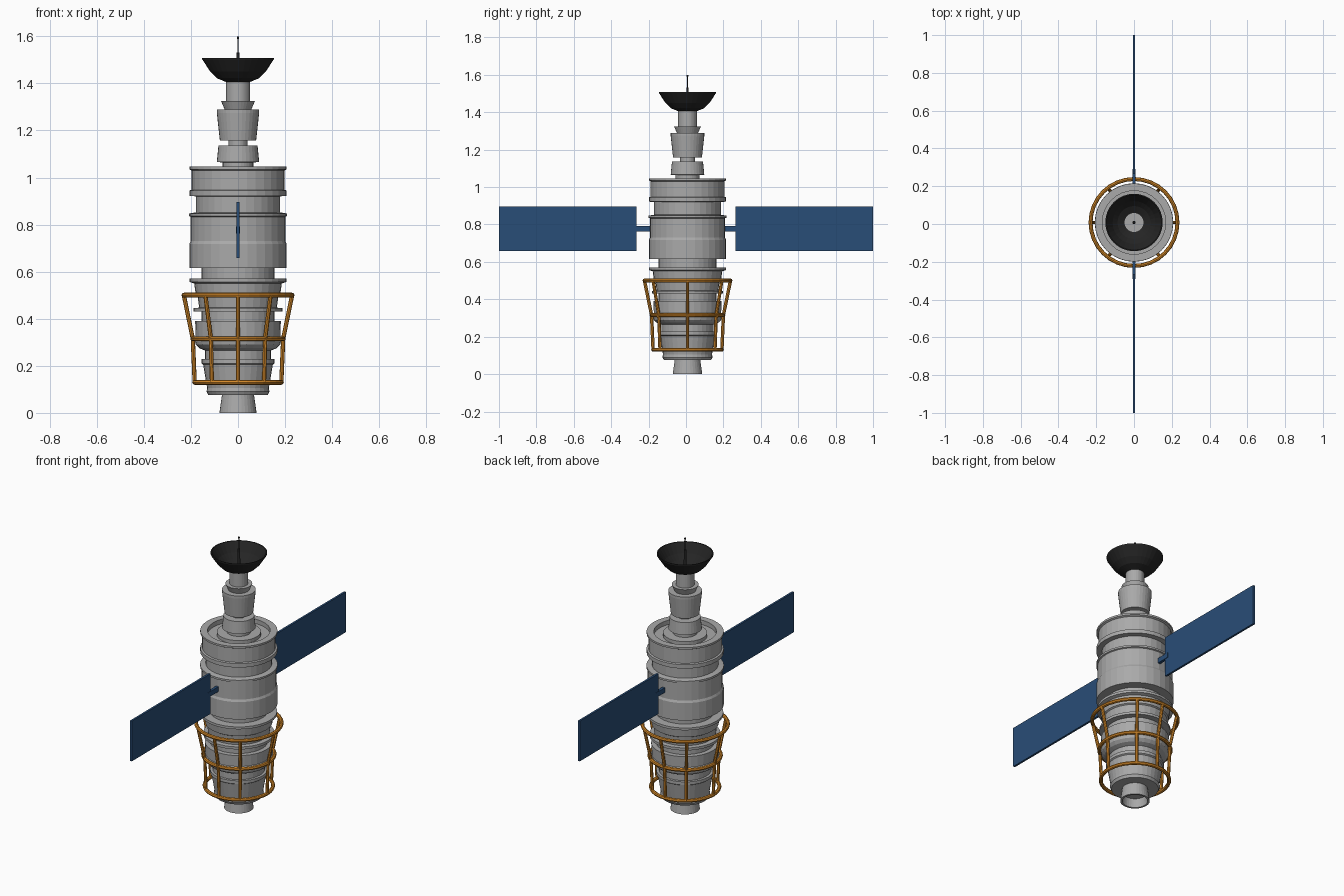
import bpy, bmesh, math
from mathutils import Vector

if "Cube" in bpy.data.objects:
    bpy.data.objects.remove(bpy.data.objects["Cube"])

CY = 0.008      # body axis sits slightly behind centre
SEG = 32


def material(name, rgb):
    m = bpy.data.materials.new(name)
    m.diffuse_color = (*rgb, 1)
    m.use_nodes = True
    m.node_tree.nodes["Principled BSDF"].inputs["Base Color"].default_value = m.diffuse_color
    return m


grey = material("hull grey", (0.40, 0.40, 0.40))
black = material("dish black", (0.018, 0.018, 0.018))
blue = material("panel blue", (0.022, 0.075, 0.185))
orange = material("frame orange", (0.66, 0.25, 0.022))


def finish(bm, name, mat):
    bmesh.ops.recalc_face_normals(bm, faces=bm.faces)
    me = bpy.data.meshes.new(name)
    bm.to_mesh(me)
    bm.free()
    me.materials.append(mat)
    ob = bpy.data.objects.new(name, me)
    bpy.context.collection.objects.link(ob)
    return ob


def lathe(name, profile, mat, seg=SEG, closed=False):
    """Revolve (radius, z) points around the body axis."""
    bm = bmesh.new()
    rings = []
    for r, z in profile:
        if r == 0:
            rings.append([bm.verts.new((0, CY, z))] * seg)
        else:
            rings.append([bm.verts.new((r * math.cos(2 * math.pi * i / seg),
                                        CY + r * math.sin(2 * math.pi * i / seg), z))
                          for i in range(seg)])
    pairs = list(zip(rings, rings[1:]))
    if closed:
        pairs.append((rings[-1], rings[0]))
    for a, b in pairs:
        for i in range(seg):
            j = (i + 1) % seg
            quad = list(dict.fromkeys([a[i], a[j], b[j], b[i]]))
            if len(quad) > 2:
                bm.faces.new(quad)
    return finish(bm, name, mat)


def box(name, lo, hi, mat):
    bm = bmesh.new()
    bmesh.ops.create_cube(bm, size=1)
    for v in bm.verts:
        v.co = Vector([(lo[k] + hi[k]) / 2 + v.co[k] * (hi[k] - lo[k]) for k in range(3)])
    return finish(bm, name, mat)


def hoop(name, r, z, t=0.0105):
    section = [(r + t * math.cos(a * math.pi / 4), z + t * math.sin(a * math.pi / 4))
               for a in range(8)]
    return lathe(name, section, orange, closed=True)


def rod(name, p, q, t=0.009):
    p, q = Vector(p), Vector(q)
    bm = bmesh.new()
    bmesh.ops.create_cone(bm, segments=8, radius1=t, radius2=t, depth=(q - p).length,
                          cap_ends=True)
    rot = (q - p).to_track_quat('Z', 'Y')
    for v in bm.verts:
        v.co = rot @ v.co + (p + q) / 2
    return finish(bm, name, orange)


# nozzle with open bottom
lathe("nozzle", [(0, 0.05), (0.062, 0.05), (0.068, 0), (0.079, 0), (0.067, 0.085), (0, 0.085)], grey)

# lower engine section with stepped collars
lathe("lower_body", [
    (0, 0.075), (0.126, 0.075), (0.134, 0.09), (0.131, 0.105), (0.137, 0.14),
    (0.148, 0.205), (0.155, 0.21), (0.155, 0.228), (0.14, 0.228), (0.14, 0.265),
    (0.165, 0.275), (0.18, 0.29), (0.186, 0.32), (0.18, 0.325), (0.182, 0.39),
    (0.155, 0.39), (0.155, 0.43), (0.19, 0.43), (0.19, 0.445), (0.165, 0.447),
    (0.172, 0.50), (0.18, 0.505), (0.186, 0.55), (0.205, 0.556), (0.205, 0.57),
    (0.155, 0.57), (0.155, 0.62), (0, 0.62)], grey)

# main cabin with rims and a recessed top
lathe("main_body", [
    (0, 0.615), (0.207, 0.615), (0.207, 0.718), (0.201, 0.73), (0.201, 0.833),
    (0.208, 0.836), (0.208, 0.847), (0.178, 0.852), (0.178, 0.92), (0.207, 0.922),
    (0.207, 0.945), (0.197, 0.948), (0.197, 1.03), (0.207, 1.035), (0.207, 1.046),
    (0.168, 1.046), (0.168, 1.02), (0.118, 1.02), (0.118, 1.04), (0, 1.04)], grey)

# upper neck modules
lathe("neck", [
    (0, 1.035), (0.065, 1.035), (0.065, 1.064), (0.09, 1.066), (0.083, 1.136),
    (0.04, 1.136), (0.04, 1.157), (0.077, 1.157), (0.09, 1.275), (0.09, 1.29),
    (0.057, 1.29), (0.072, 1.325), (0.05, 1.325), (0.05, 1.413), (0, 1.413)], grey)

# dish and antenna
lathe("dish", [(0.049, 1.405), (0.09, 1.422), (0.118, 1.45), (0.152, 1.502), (0.152, 1.508),
               (0.146, 1.508), (0.113, 1.456), (0.087, 1.43), (0.049, 1.411)], black, closed=True)
lathe("antenna", [(0, 1.41), (0.009, 1.41), (0.006, 1.53), (0.0025, 1.532), (0.0025, 1.588),
                  (0.005, 1.592), (0.005, 1.598), (0, 1.60)], black, seg=12)

# solar panels and their arms
for side, s in (("front", -1), ("back", 1)):
    for part, a, b, x, z0, z1 in (("panel", 0.265, 1.0, 0.006, 0.658, 0.896),
                                  ("arm", 0.17, 0.29, 0.008, 0.763, 0.792)):
        lo, hi = sorted((s * a, s * b))
        box(f"solar_{part}_{side}", (-x, lo, z0), (x, hi, z1), blue)

# orange cage: three hoops and eight bent posts
levels = [(0.184, 0.13), (0.192, 0.315), (0.23, 0.50)]
for i, (r, z) in enumerate(levels):
    hoop(f"cage_hoop_{i + 1}", r, z)
for n, deg in enumerate((0, 53, 90, 127, 180, 233, 270, 307)):
    c, s = math.cos(math.radians(deg)), math.sin(math.radians(deg))
    pts = [(r * c, CY + r * s, z) for r, z in levels]
    rod(f"cage_lower_post_{n + 1}", pts[0], pts[1])
    rod(f"cage_upper_post_{n + 1}", pts[1], pts[2])
